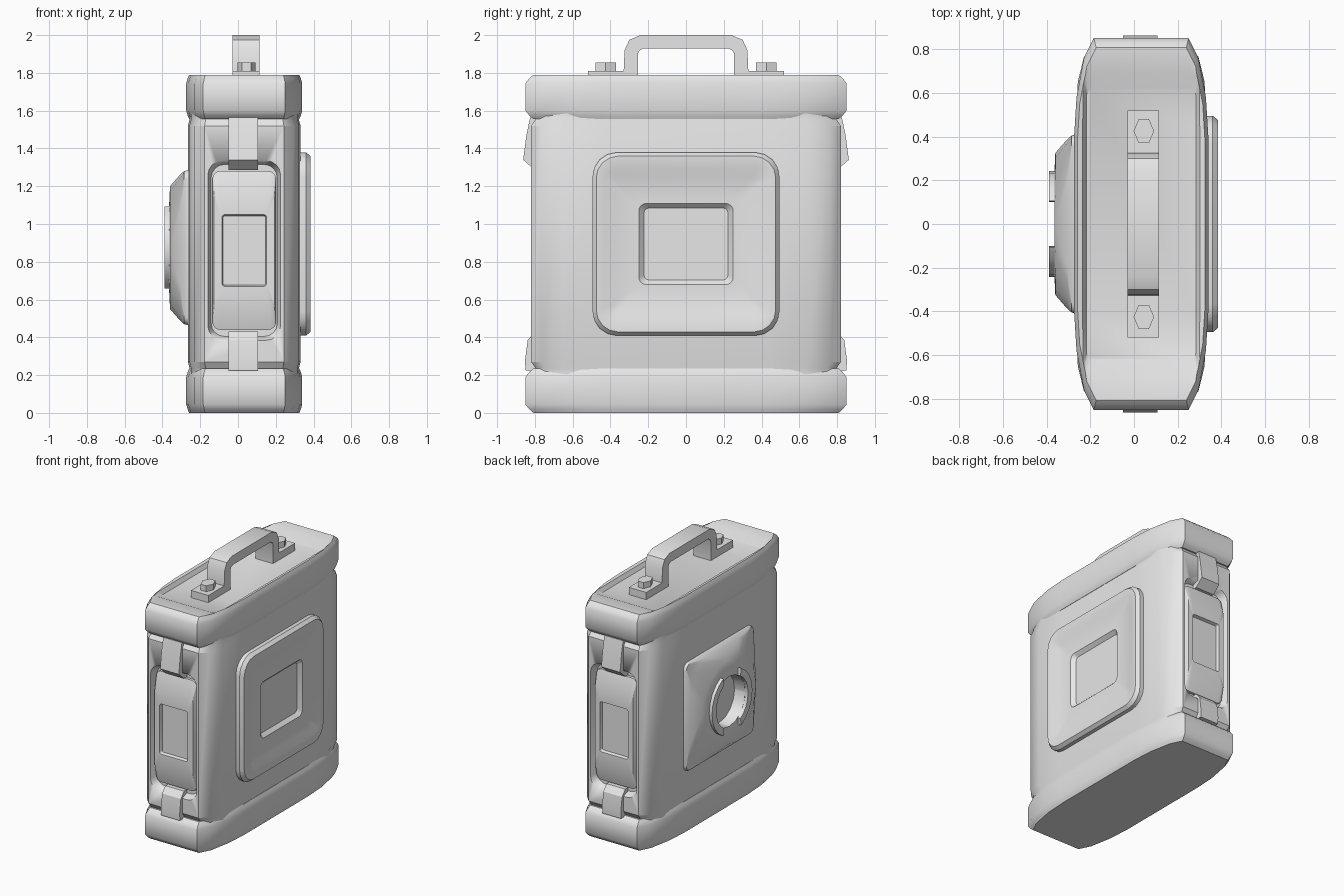
import bpy, bmesh, math

if "Cube" in bpy.data.objects:
    bpy.data.objects.remove(bpy.data.objects["Cube"])

CX = 0.033  # middle of the case body in x
grey = bpy.data.materials.new("plain grey")
grey.diffuse_color = (0.8, 0.8, 0.8, 1)
grey.use_nodes = True
grey.node_tree.nodes["Principled BSDF"].inputs["Base Color"].default_value = grey.diffuse_color


def finish(name, bm, angle=30):
    bmesh.ops.recalc_face_normals(bm, faces=bm.faces)
    me = bpy.data.meshes.new(name)
    bm.to_mesh(me)
    bm.free()
    ob = bpy.data.objects.new(name, me)
    bpy.context.collection.objects.link(ob)
    me.materials.append(grey)
    bpy.ops.object.select_all(action='DESELECT')
    ob.select_set(True)
    bpy.context.view_layer.objects.active = ob
    bpy.ops.object.shade_smooth_by_angle(angle=math.radians(angle))
    return ob


def loft(name, rings, angle=30):
    """Skin a list of equal-length point rings and cap both ends."""
    bm = bmesh.new()
    vs = [[bm.verts.new(p) for p in r] for r in rings]
    n = len(vs[0])
    for a, b in zip(vs, vs[1:]):
        for i in range(n):
            j = (i + 1) % n
            bm.faces.new((a[i], a[j], b[j], b[i]))
    bm.faces.new(vs[0])
    bm.faces.new(vs[-1])
    return finish(name, bm, angle)


def rounded(hu, hv, r, seg=4):
    """Rounded rectangle; r equal to the half sizes gives a circle."""
    pts = []
    for k, (su, sv) in enumerate(((1, 1), (-1, 1), (-1, -1), (1, -1))):
        for i in range(seg + 1):
            a = math.pi / 2 * (k + (i + 0.02 * (seg / 2 - i)) / seg)
            pts.append((su * (hu - r) + r * math.cos(a), sv * (hv - r) + r * math.sin(a)))
    return pts


def four_way(quad, z, s=1.0):
    """Mirror a quarter outline (x, y) into a closed ring at height z."""
    q = [(x * s, y * s) for x, y in quad]
    full = q + [(-x, y) for x, y in q[::-1]] + [(-x, -y) for x, y in q] + [(x, -y) for x, y in q[::-1]]
    return [(CX + x, y, z) for x, y in full]


def side_plate(name, steps, cz, seg=4, angle=30):
    """Stepped plate facing along x; steps are (half y, half z, corner, x)."""
    return loft(name, [[(x, u, cz + v) for u, v in rounded(a, b, r, seg)] for a, b, r, x in steps], angle)


def end_plate(name, steps, cz, s):
    """Stepped plate facing along y on side s; steps are (half x, half z, corner, y)."""
    return loft(name, [[(CX + u, s * y, cz + v) for u, v in rounded(a, b, r)] for a, b, r, y in steps])


def extrude_x(name, profile, x0, x1):
    return loft(name, [[(x, y, z) for y, z in profile] for x in (x0, x1)])


# case body with a recess in each narrow end
body_q = [(.298, .42), (.29, .65), (.262, .765), (.21, .82)]
body = loft("case_body", [four_way(body_q, z, s) for z, s in
            ((.2, .97), (.235, .97), (.27, 1), (1.52, 1), (1.555, .97), (1.6, .97))])
for s in (-1, 1):
    cut = end_plate("recess_cutter", [(.175, .455, .07, .765), (.196, .48, .08, .83), (.2, .49, .08, .9)], .86, s)
    cut.hide_render = True
    m = body.modifiers.new("recess", 'BOOLEAN')
    m.object, m.operation, m.solver = cut, 'DIFFERENCE', 'EXACT'
    bpy.context.view_layer.objects.active = body
    bpy.ops.object.modifier_move_to_index(modifier="recess", index=0)
    bpy.ops.object.modifier_apply(modifier="recess")
    bpy.data.objects.remove(cut)

# bottom and top caps
cap_q = [(.307, .40), (.296, .58), (.262, .76), (.217, .85)]
edge = ((0, .95), (.018, .975), (.045, 1), (.19, 1), (.217, .975), (.235, .95))
loft("bottom_cap", [four_way(cap_q, z, s) for z, s in edge], 40)
rim_q = [(.268, .42), (.266, .64), (.255, .68), (.225, .69)]
floor_q = [(.25, .42), (.25, .59), (.245, .61), (.225, .62)]
loft("top_cap", [four_way(cap_q, 1.555 + z, s) for z, s in edge] +
     [four_way(rim_q, 1.785), four_way(floor_q, 1.755)], 40)

# carrying handle with feet
half = [(.24, 2.0), (.30, 1.975), (.325, 1.92), (.33, 1.81), (.52, 1.81), (.52, 1.745),
        (.255, 1.745), (.255, 1.90), (.247, 1.918), (.225, 1.93)]
extrude_x("handle", half + [(-y, z) for y, z in half[::-1]], -.03, .115)

# hexagonal handle bolts
for s in (-1, 1):
    hexa = [(.045 + .047 * math.cos(math.radians(60 * i)), s * .425 + .063 * math.sin(math.radians(60 * i)))
            for i in range(6)]
    loft("handle_bolt", [[(x, y, z) for x, y in hexa] for z in (1.80, 1.855)])

# framed panel on the +x side
side_plate("framed_panel", [(.495, .485, .13, .30), (.495, .485, .13, .36), (.475, .465, .115, .385),
           (.435, .40, .07, .383), (.388, .353, .03, .365), (.25, .215, .04, .365), (.222, .19, .025, .338)], .894)

# lens mount on the -x side: square base rising to a round collar and bore
side_plate("lens_mount", [(.415, .415, .05, -.25), (.405, .405, .05, -.285), (.388, .388, .2, -.305),
           (.325, .325, .325, -.36), (.24, .24, .24, -.364), (.19, .19, .19, -.364), (.185, .185, .185, -.278)], .875)

# two raised lugs around the bore
for s in (-1, 1):
    arc = [math.radians(-64 + 16 * i) for i in range(9)]
    pts = [(.242 * math.cos(a), .242 * math.sin(a)) for a in arc]
    pts += [(.19 * math.cos(a * .91), .19 * math.sin(a * .91)) for a in arc[::-1]]
    loft("mount_lug", [[(x, s * y, .875 + z) for y, z in pts] for x in (-.35, -.388)])

# clasps on both narrow ends: plate plus upper and lower straps
upper = [(.79, 1.565), (.825, 1.565), (.845, 1.47), (.862, 1.34), (.80, 1.285), (.765, 1.285), (.765, 1.34)]
lower = [(.79, .225), (.85, .225), (.852, .28), (.838, .385), (.80, .43), (.765, .43), (.765, .38)]
for s in (-1, 1):
    end_plate("clasp_plate", [(.168, .42, .04, .74), (.168, .42, .04, .785), (.16, .31, .03, .818),
              (.118, .19, .015, .818), (.112, .183, .01, .795)], .86, s)
    for name, prof in (("upper_strap", upper), ("lower_strap", lower)):
        extrude_x(name, [(s * y, z) for y, z in prof], -.05, .107)
